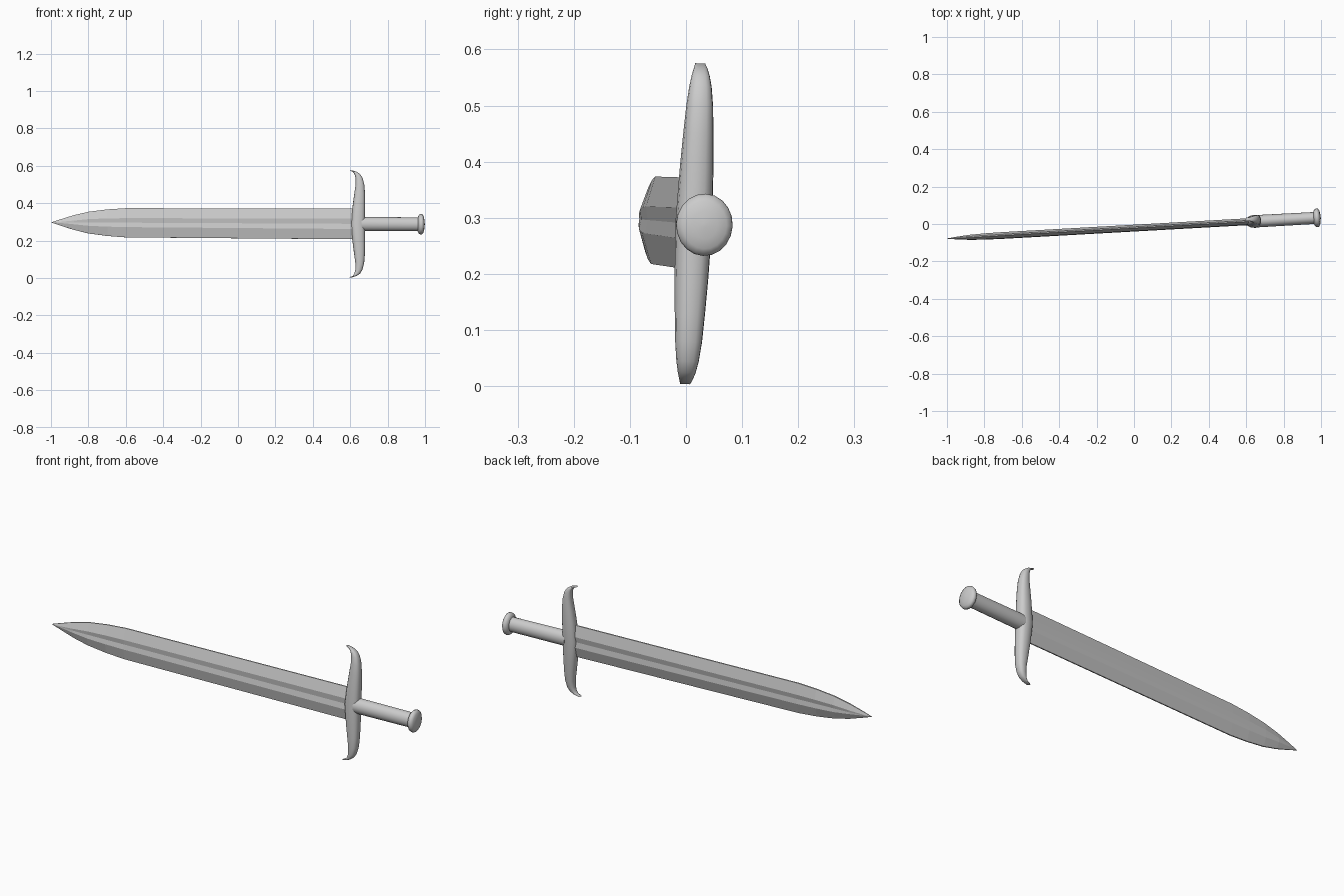
import bpy, bmesh, math
from mathutils import Matrix, Vector

if "Cube" in bpy.data.objects:
    bpy.data.objects.remove(bpy.data.objects["Cube"])

# Whole sword is modelled along X, then tilted slightly into its resting pose
POSE = (Matrix.Translation((0, -0.022, 0.2925)) @ Matrix.Rotation(0.056, 4, 'Z')
        @ Matrix.Rotation(0.005, 4, 'Y') @ Matrix.Rotation(-0.047, 4, 'X'))


def loft(name, rings, smooth=None):
    """Skin a list of equal-length point rings and cap both ends."""
    bm = bmesh.new()
    loops = [[bm.verts.new(POSE @ Vector(p)) for p in ring] for ring in rings]
    n = len(loops[0])
    for a, b in zip(loops, loops[1:]):
        for i in range(n):
            j = (i + 1) % n
            bm.faces.new((a[i], a[j], b[j], b[i]))
    bm.faces.new(loops[0])
    bm.faces.new(loops[-1])
    bmesh.ops.remove_doubles(bm, verts=bm.verts, dist=0.0002)
    bmesh.ops.recalc_face_normals(bm, faces=bm.faces)
    me = bpy.data.meshes.new(name)
    bm.to_mesh(me)
    bm.free()
    ob = bpy.data.objects.new(name, me)
    bpy.context.collection.objects.link(ob)
    if smooth:
        bpy.ops.object.select_all(action='DESELECT')
        ob.select_set(True)
        bpy.context.view_layer.objects.active = ob
        bpy.ops.object.shade_smooth_by_angle(angle=math.radians(smooth))
    return ob


def blade_ring(x, w, g, t, e, depth):
    """Section: half width w, fuller half width g, half thickness t, edge e."""
    side = [(e, w), (t, g), (t - depth, 0), (t, -g), (e, -w)]
    pts = side + [(-y, z) for y, z in reversed(side)]
    return [(x, y, z) for y, z in pts]


# Blade: double-sided with a shallow fuller, tapering to a point
loft("blade", [blade_ring(*s) for s in [
    (0.63, 0.082, 0.028, 0.017, 0.003, 0.004),
    (-0.60, 0.078, 0.024, 0.017, 0.003, 0.004),
    (-0.70, 0.071, 0.022, 0.017, 0.003, 0.004),
    (-0.80, 0.058, 0.018, 0.016, 0.003, 0.003),
    (-0.88, 0.039, 0.010, 0.013, 0.003, 0.001),
    (-0.95, 0.017, 0.003, 0.007, 0.002, 0.000),
    (-1.00, 0.0006, 0.0003, 0.001, 0.0005, 0.0)]])

# Crossguard: rounded bar with ends hooking toward the blade
half = [  # height, blade-side x, grip-side x, half thickness
    (0.00, 0.604, 0.681, 0.033), (0.10, 0.614, 0.681, 0.030),
    (0.16, 0.622, 0.680, 0.027), (0.21, 0.629, 0.676, 0.024),
    (0.245, 0.629, 0.667, 0.020), (0.265, 0.624, 0.655, 0.016),
    (0.278, 0.615, 0.637, 0.012), (0.286, 0.597, 0.612, 0.009)]


def guard_ring(z, x0, x1, t, n=16):
    ring = []
    for i in range(n):
        a = 2 * math.pi * i / n
        c, s = math.cos(a), math.sin(a)
        ring.append(((x0 + x1) / 2 + (x1 - x0) / 2 * math.copysign(abs(c) ** 0.8, c),
                     t * math.copysign(abs(s) ** 0.8, s), z))
    return ring


guard = [(-z, a, b, t) for z, a, b, t in reversed(half[1:])] + half
loft("crossguard", [guard_ring(*s) for s in guard], 50)


def turned(name, profile, squash, n=20):
    """Turned part along X from (x, radius) pairs, flattened in Y."""
    loft(name, [[(x, r * squash * math.cos(2 * math.pi * i / n),
                  r * math.sin(2 * math.pi * i / n)) for i in range(n)]
                for x, r in profile], 50)


# Grip and disc pommel
turned("grip", [(0.66, 0.038), (0.975, 0.0365)], 0.87)
turned("pommel", [(0.962, 0.036), (0.966, 0.046), (0.972, 0.053), (0.980, 0.0555),
                  (0.988, 0.053), (0.994, 0.043), (0.998, 0.025), (1.0, 0.004)], 0.91)
